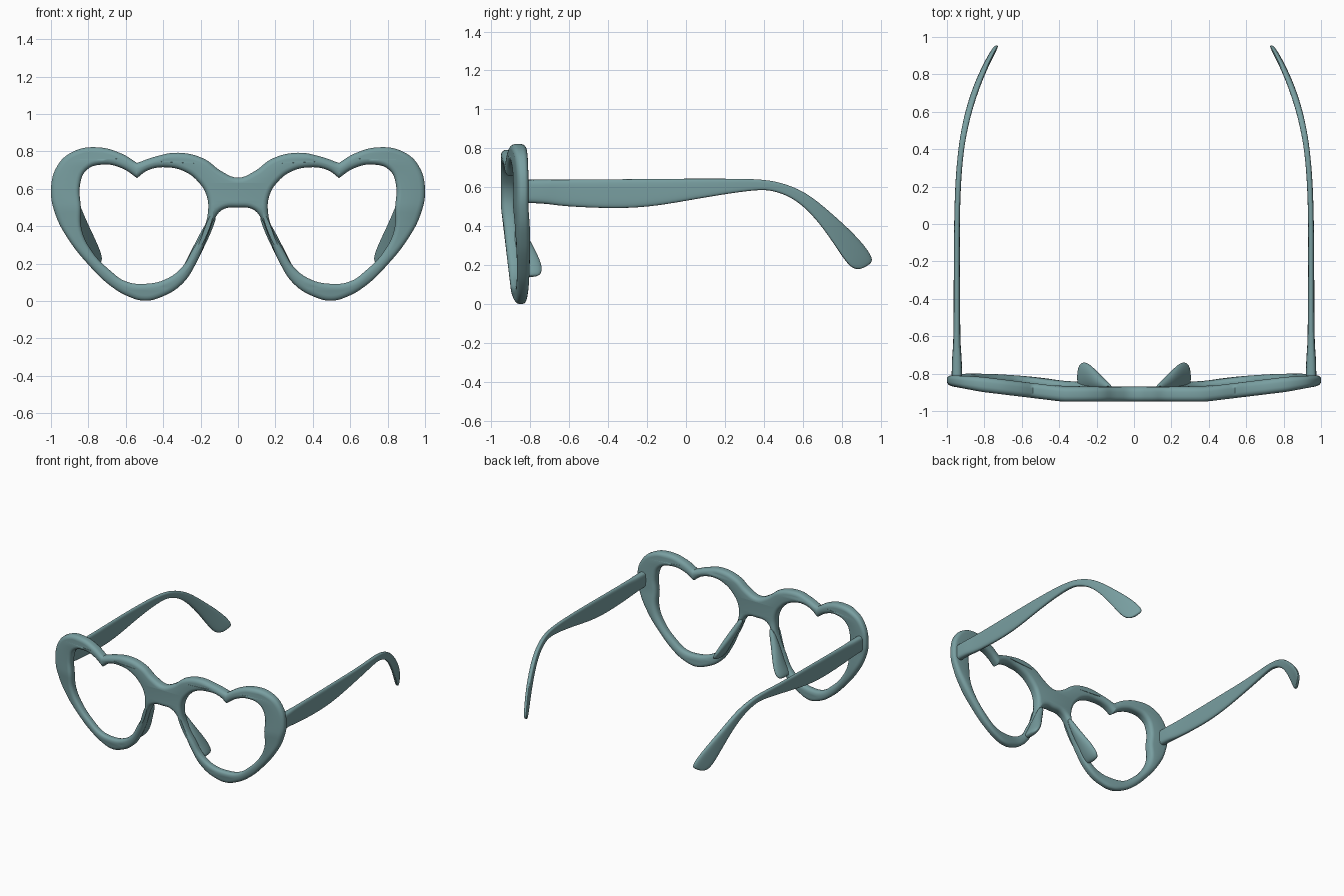
import bpy, bmesh, math

if "Cube" in bpy.data.objects:
    bpy.data.objects.remove(bpy.data.objects["Cube"])

teal = bpy.data.materials.new("teal plastic")
teal.diffuse_color = (0.19, 0.345, 0.355, 1)
teal.use_nodes = True
teal.node_tree.nodes["Principled BSDF"].inputs["Base Color"].default_value = teal.diffuse_color


def finish(obj, angle=40):
    obj.data.materials.clear()
    obj.data.materials.append(teal)
    bpy.ops.object.select_all(action='DESELECT')
    obj.select_set(True)
    bpy.context.view_layer.objects.active = obj
    bpy.ops.object.shade_smooth_by_angle(angle=math.radians(angle))


def loft(name, rings):
    """Skin closed rings of points, cap the ends, smooth and mirror."""
    bm = bmesh.new()
    loops = [[bm.verts.new(p) for p in ring] for ring in rings]
    n = len(loops[0])
    for a, b in zip(loops, loops[1:]):
        for i in range(n):
            j = (i + 1) % n
            bm.faces.new((a[i], a[j], b[j], b[i]))
    bm.faces.new(loops[0][::-1])
    bm.faces.new(loops[-1])
    bmesh.ops.recalc_face_normals(bm, faces=bm.faces)
    mesh = bpy.data.meshes.new(name)
    bm.to_mesh(mesh)
    bm.free()
    obj = bpy.data.objects.new(name, mesh)
    bpy.context.collection.objects.link(obj)
    finish(obj, 60)
    obj.modifiers.new("mirror", 'MIRROR')
    sub = obj.modifiers.new("smooth", 'SUBSURF')
    sub.levels = sub.render_levels = 2
    return obj


# Heart frame outline, right half, from bridge top round to bridge bottom
outer = [(0, .66), (.09, .695), (.18, .76), (.32, .793), (.44, .773), (.54, .738),
         (.62, .787), (.75, .822), (.88, .80), (.965, .725), (1, .59), (.975, .46),
         (.91, .335), (.80, .195), (.68, .08), (.58, .022), (.5, .002), (.42, .018),
         (.30, .09), (.22, .21), (.17, .33), (.125, .44), (.08, .49), (0, .50)]
# Lens opening, right side
inner = [(.54, .658), (.48, .70), (.38, .715), (.28, .69), (.215, .64), (.17, .57),
         (.16, .48), (.19, .37), (.245, .27), (.30, .18), (.39, .115), (.5, .092),
         (.6, .105), (.68, .16), (.78, .265), (.835, .38), (.84, .5), (.845, .62),
         (.81, .70), (.72, .73), (.62, .71)]
BEVEL = 0.028


def flip(points):
    return [(-x, z) for x, z in reversed(points)]


curve = bpy.data.curves.new("frame outline", 'CURVE')
curve.dimensions = '2D'
curve.fill_mode = 'BOTH'
curve.resolution_u = 5
curve.extrude = 0.04 - BEVEL
curve.bevel_depth = BEVEL
curve.bevel_resolution = 3
curve.offset = -BEVEL
for pts in (outer + flip(outer)[1:-1], inner, flip(inner)):
    sp = curve.splines.new('BEZIER')
    sp.bezier_points.add(len(pts) - 1)
    sp.use_cyclic_u = True
    for bp, (x, z) in zip(sp.bezier_points, pts):
        bp.co = (x, z, 0)
        notch = abs(abs(x) - .54) < .001
        bp.handle_left_type = bp.handle_right_type = 'VECTOR' if notch else 'AUTO'
helper = bpy.data.objects.new("outline_helper", curve)
bpy.context.collection.objects.link(helper)
mesh = bpy.data.meshes.new_from_object(
    helper.evaluated_get(bpy.context.evaluated_depsgraph_get()))
bpy.data.objects.remove(helper)

# Stand the frame up, bow it back towards the sides and the bottom
bm = bmesh.new()
bm.from_mesh(mesh)
bmesh.ops.remove_doubles(bm, verts=bm.verts, dist=0.0004)
for v in bm.verts:
    x, z, d = v.co
    side = max(0, (abs(x) - .38) / .62)
    low = min(1, max(0, (.5 - z) / .5))
    back = min(.075, .075 * side + .048 * low)
    thick = 1 - .3 * max(low, max(0, side - .7) / .3)
    v.co = (x, -.91 + back - d * thick, z)
bmesh.ops.recalc_face_normals(bm, faces=bm.faces)
bm.to_mesh(mesh)
bm.free()
frame = bpy.data.objects.new("heart_frame", mesh)
bpy.context.collection.objects.link(frame)
finish(frame, 50)


# Temple arms: top (y, z), bottom (y, z), half thickness
def arm_x(y):
    return .947 - .21 * (max(0, y + .1) / 1.05) ** 3


arm = [(-.84, .64, -.84, .52, .028), (-.82, .64, -.82, .52, .028),
       (-.70, .64, -.70, .515, .026), (-.65, .64, -.65, .503, .018),
       (-.35, .642, -.35, .488, .017), (-.15, .645, -.15, .503, .016),
       (.05, .645, .05, .54, .015), (.25, .645, .25, .573, .015),
       (.40, .642, .39, .590, .015), (.50, .622, .46, .580, .016),
       (.60, .582, .55, .545, .017), (.68, .525, .64, .470, .018),
       (.77, .447, .73, .355, .018), (.86, .365, .80, .245, .017),
       (.93, .285, .845, .188, .016), (.958, .235, .88, .178, .014),
       (.952, .21, .91, .185, .010)]
rings = []
for yt, zt, yb, zb, h in arm:
    ring = []
    for s, t in ((-.6, 0), (.6, 0), (1, .15), (1, .5), (1, .85), (.6, 1),
                 (-.6, 1), (-1, .85), (-1, .5), (-1, .15)):
        y = yb + (yt - yb) * t
        ring.append((arm_x(y) + s * h, y, zb + (zt - zb) * t))
    rings.append(ring)
loft("temple_arm", rings)

# Nose pads: fins behind the inner rims; x, z, rear y, half thickness
pads = [(.125, .46, -.86, .015), (.155, .40, -.835, .024), (.19, .33, -.80, .028),
        (.225, .26, -.76, .028), (.255, .20, -.735, .028), (.28, .16, -.735, .026),
        (.295, .14, -.76, .014)]
rings = []
for x, z, rear, h in pads:
    mid, half = (rear - .89) / 2, (rear + .89) / 2
    rings.append([(x + .9 * h * math.cos(a), mid + half * math.sin(a),
                   z + .45 * h * math.cos(a))
                  for a in (k * math.tau / 10 for k in range(10))])
loft("nose_pad", rings)
